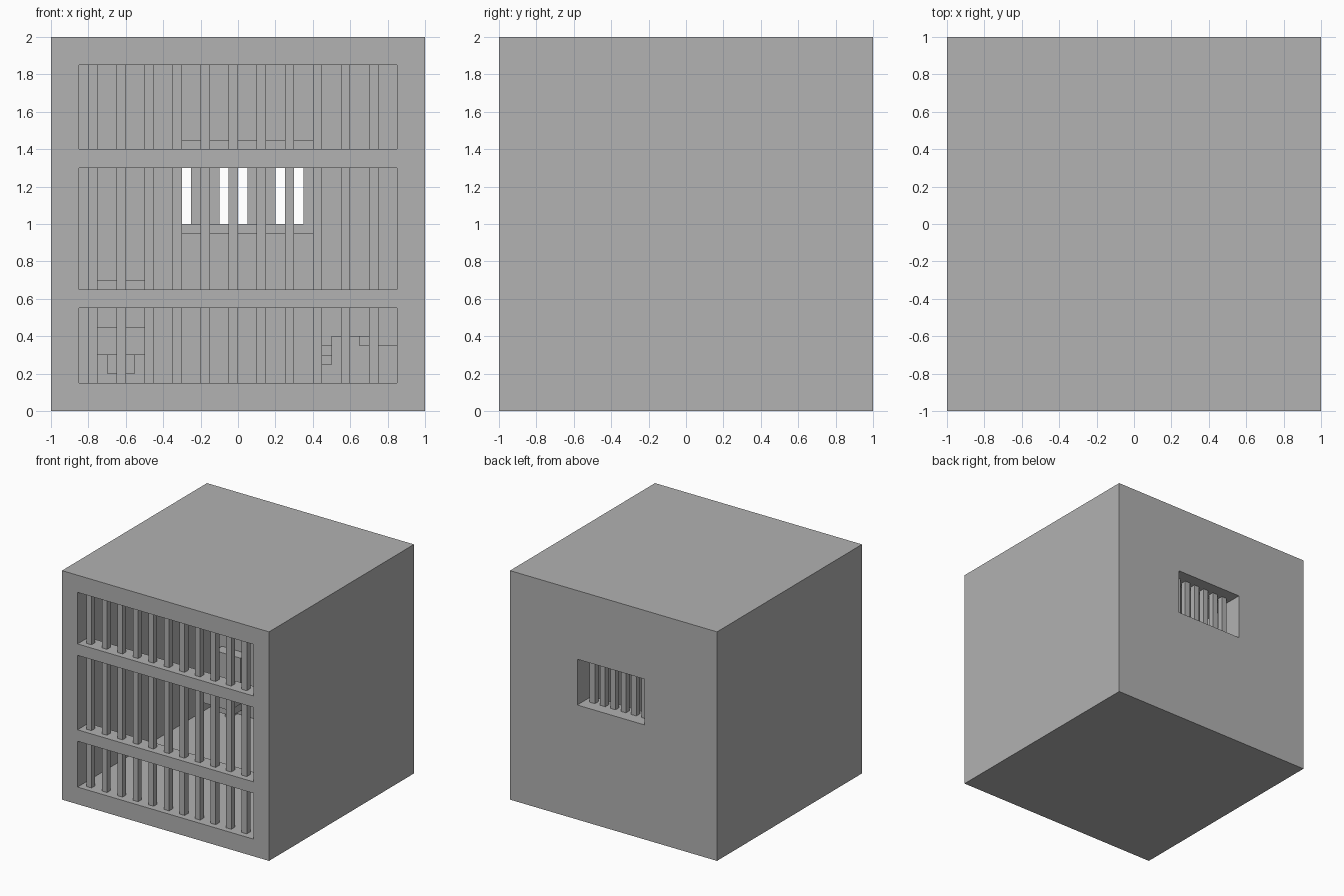
import bpy
import bmesh
from mathutils import Vector

old = bpy.data.objects.get("Cube")
if old:
    bpy.data.objects.remove(old, do_unlink=True)

grey = bpy.data.materials.new("plain_grey")
grey.use_nodes = True
COLOUR = (0.445, 0.445, 0.445, 1)
grey.diffuse_color = COLOUR
grey.node_tree.nodes["Principled BSDF"].inputs["Base Color"].default_value = COLOUR


def add_boxes(name, boxes):
    """One object made of boxes, each given as x, y and z ranges."""
    bm = bmesh.new()
    for ranges in boxes:
        low, high = (Vector(side) for side in zip(*ranges))
        verts = bmesh.ops.create_cube(bm, size=1)["verts"]
        for v in verts:
            v.co = Vector([(a + b) / 2 + c * (b - a) for a, b, c in zip(low, high, v.co)])
    mesh = bpy.data.meshes.new(name)
    bm.to_mesh(mesh)
    bm.free()
    mesh.materials.append(grey)
    obj = bpy.data.objects.new(name, mesh)
    bpy.context.collection.objects.link(obj)
    return obj


def cut(target, ranges):
    """Cut a box out of the target and discard the cutter."""
    cutter = add_boxes("cutter", [ranges])
    cutter.hide_render = True
    mod = target.modifiers.new("cut", "BOOLEAN")
    mod.operation = "DIFFERENCE"
    mod.solver = "EXACT"
    mod.object = cutter
    bpy.context.view_layer.update()
    graph = bpy.context.evaluated_depsgraph_get()
    result = bpy.data.meshes.new_from_object(target.evaluated_get(graph))
    target.modifiers.clear()
    target.data = result
    bpy.data.objects.remove(cutter, do_unlink=True)


INNER = (-0.85, 0.85)
ROWS = [(0.15, 0.55), (0.65, 1.3), (1.4, 1.85)]
WINDOW_X, WINDOW_Z = (-0.3, 0.35), (1.0, 1.4)

# Hollow room with three barred openings and a back window
shell = add_boxes("cell_shell", [((-1, 1), (-1, 1), (0, 2))])
cut(shell, (INNER, INNER, (0.15, 1.85)))
for row in ROWS:
    cut(shell, (INNER, (-1.1, -0.8), row))
cut(shell, (WINDOW_X, (0.8, 1.1), WINDOW_Z))

# Front bars
add_boxes("front_bars", [((-0.8 + 0.15 * i, -0.75 + 0.15 * i), (-0.95, -0.9), row)
                         for i in range(11) for row in ROWS])

# Window bars and raised inner frame
add_boxes("window_bars", [((-0.25 + 0.1 * i, -0.2 + 0.1 * i), (0.85, 0.9), WINDOW_Z)
                          for i in range(6)])
frame = add_boxes("window_frame", [((-0.35, 0.4), (0.8, 0.85), (0.95, 1.45))])
cut(frame, (WINDOW_X, (0.7, 0.9), WINDOW_Z))

# Toilet: tank, bowl and tapering foot
add_boxes("toilet", [
    ((-0.75, -0.5), (0.75, 0.85), (0.45, 0.7)),
    ((-0.75, -0.5), (0.6, 0.85), (0.3, 0.45)),
    ((-0.7, -0.55), (0.7, 0.85), (0.2, 0.3)),
    ((-0.65, -0.6), (0.75, 0.85), (0.15, 0.2)),
])

# Bed along the side wall
add_boxes("bed_base", [((0.45, 0.85), (-0.2, 0.85), (0.15, 0.25))])
add_boxes("bed_mattress", [
    ((0.45, 0.85), (-0.1, 0.85), (0.25, 0.3)),
    ((0.45, 0.85), (-0.05, 0.85), (0.3, 0.35)),
    ((0.5, 0.85), (-0.2, -0.05), (0.25, 0.35)),
])
add_boxes("blanket", [((0.5, 0.65), (-0.2, 0.3), (0.35, 0.4))])
add_boxes("pillow", [((0.55, 0.75), (0.6, 0.8), (0.35, 0.4))])
